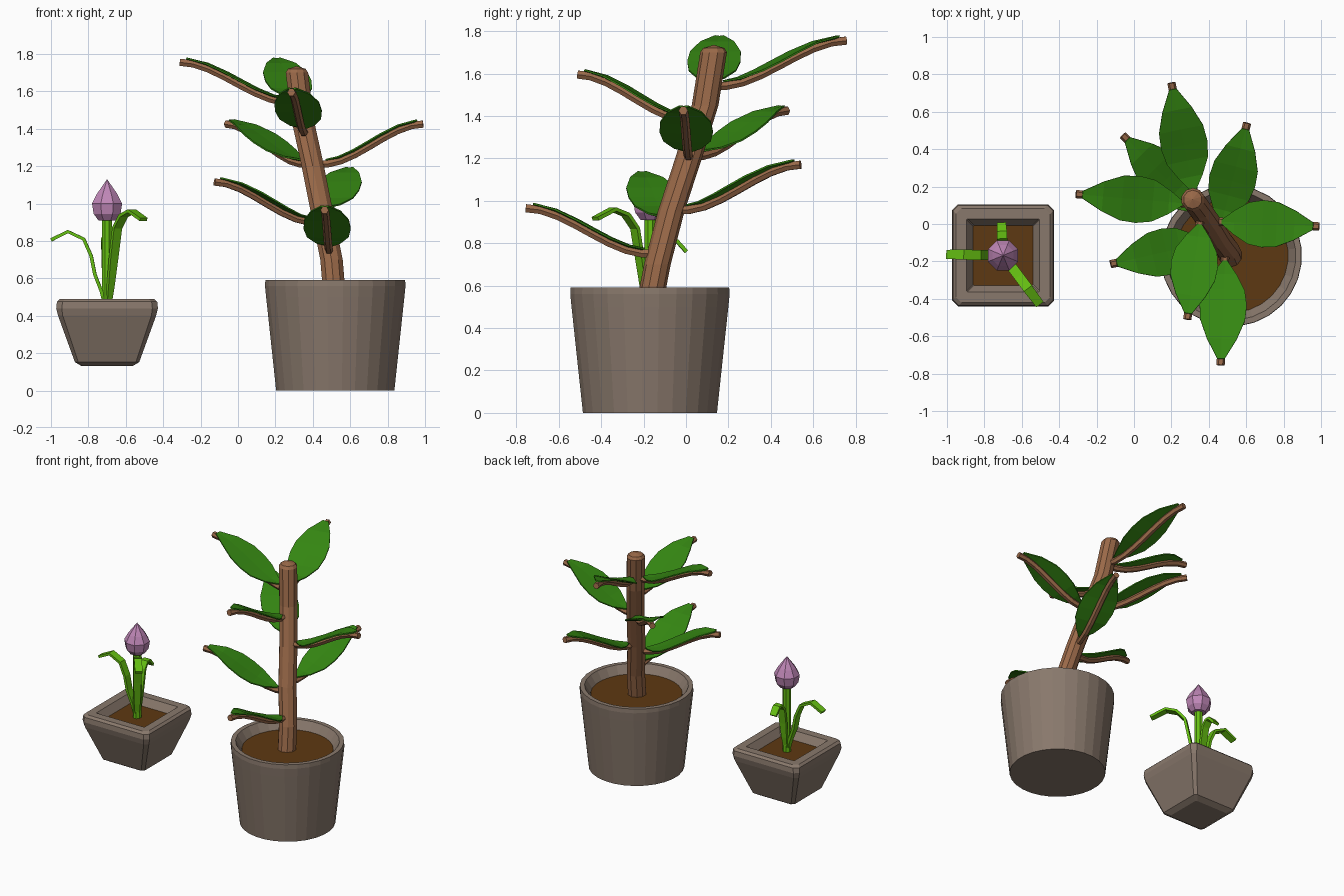
import bpy, bmesh, math
from mathutils import Vector as V

if "Cube" in bpy.data.objects:
    bpy.data.objects.remove(bpy.data.objects["Cube"])


def mat(name, r, g, b):
    m = bpy.data.materials.new(name)
    m.diffuse_color = (r, g, b, 1)
    m.use_nodes = True
    m.node_tree.nodes["Principled BSDF"].inputs["Base Color"].default_value = m.diffuse_color
    return m


CLAY = mat("clay", .25, .19, .15)
BARK = mat("bark", .32, .14, .065)
LEAF = mat("leaf_green", .035, .24, .006)
SOIL = mat("soil", .11, .04, .006)
STEM = mat("stem_green", .13, .52, .006)
PETAL = mat("petal", .52, .24, .47)


def loft(name, rings, material):
    """Skin a list of equal-length rings and cap both ends."""
    bm = bmesh.new()
    vs = [[bm.verts.new(p) for p in r] for r in rings]
    n = len(rings[0])
    for a, b in zip(vs, vs[1:]):
        for i in range(n):
            j = (i + 1) % n
            bm.faces.new((a[i], a[j], b[j], b[i]))
    bm.faces.new(vs[0][::-1])
    bm.faces.new(vs[-1])
    bmesh.ops.remove_doubles(bm, verts=bm.verts, dist=1e-4)
    bmesh.ops.recalc_face_normals(bm, faces=bm.faces)
    me = bpy.data.meshes.new(name)
    bm.to_mesh(me)
    bm.free()
    me.materials.append(material)
    ob = bpy.data.objects.new(name, me)
    bpy.context.collection.objects.link(ob)
    return ob


def circle(x, y, z, r, n):
    return [V((x + r * math.cos(2 * math.pi * (i + .5) / n),
               y + r * math.sin(2 * math.pi * (i + .5) / n), z)) for i in range(n)]


def square(x, y, z, h, c):
    """Square ring with cut corners."""
    k = h - c
    pts = [(h, -k), (h, k), (k, h), (-k, h), (-h, k), (-h, -k), (-k, -h), (k, -h)]
    return [V((x + a, y + b, z)) for a, b in pts]


def sweep(name, path, sections, material):
    """Sweep (side, up) sections along a path, keeping the side axis level."""
    d = (path[-1] - path[0])
    side = V((d.y, -d.x, 0)).normalized()
    rings = []
    for i, p in enumerate(path):
        t = (path[min(i + 1, len(path) - 1)] - path[max(i - 1, 0)]).normalized()
        up = side.cross(t)
        rings.append([p + side * a + up * b for a, b in sections[i]])
    return loft(name, rings, material)


# Large round pot and its soil
PX, PY = .52, -.17
loft("round_pot", [circle(PX, PY, z, r, 28) for r, z in
     [(.318, 0), (.372, .50), (.378, .56), (.376, .59), (.345, .59), (.303, .525)]], CLAY)
loft("round_pot_soil", [circle(PX, PY, z, .304, 28) for z in (.51, .532)], SOIL)

# Leaning trunk
TRUNK = [(.515, -.17, .52), (.50, -.135, .70), (.45, -.07, .95),
         (.40, .012, 1.2), (.345, .09, 1.45), (.315, .13, 1.70)]
loft("trunk", [circle(x, y, z, .063, 10) for x, y, z in TRUNK]
     + [circle(.314, .131, 1.72, .05, 10), circle(.313, .132, 1.735, 0, 10)], BARK)


def trunk_at(z):
    for a, b in zip(TRUNK, TRUNK[1:]):
        if z <= b[2]:
            return V(a).lerp(V(b), (z - a[2]) / (b[2] - a[2]))


# S-curved branches, each carrying one leaf on top
TIPS = [(.20, .755, 1.755), (.605, .54, 1.17), (.99, -.013, 1.425), (.463, -.755, .965),
        (.285, -.51, 1.595), (-.125, -.215, 1.115), (-.31, .16, 1.755), (-.06, .475, 1.425)]
LEAF_W = [(.04, .012), (.17, .065), (.32, .112), (.46, .126), (.60, .12), (.77, .08), (.95, .02)]
HEX = [(.022 * math.cos(k * math.pi / 3), .022 * math.sin(k * math.pi / 3)) for k in range(6)]
for n, tip in enumerate(TIPS, 1):
    tip = V(tip)
    root = trunk_at(tip.z - .215)
    flat = V((tip.x - root.x, tip.y - root.y, 0))
    root += flat.normalized() * .055

    def at(s):
        c = max(s, 0)
        p = root.lerp(tip, s)
        p.z = root.z + .215 * c * c * (3 - 2 * c)
        return p

    steps = [-.08, .05, .18, .32, .46, .60, .74, .88, 1]
    sweep(f"branch_{n}", [at(s) for s in steps], [HEX] * len(steps), BARK)
    sweep(f"leaf_{n}", [at(s) for s, w in LEAF_W],
          [[(-w, .028), (0, .025), (w, .028), (w, .020), (0, .013), (-w, .020)]
           for s, w in LEAF_W], LEAF)

# Small square pot and its soil
QX, QY = -.70, -.168
loft("square_pot", [square(QX, QY, z, h, c) for h, z, c in
     [(.135, .13, .012), (.172, .152, .018), (.262, .40, .025), (.272, .44, .03),
      (.268, .475, .03), (.252, .49, .03), (.195, .49, .005), (.155, .43, .005)]], CLAY)
loft("square_pot_soil", [square(QX, QY, z, .16, .005) for z in (.42, .438)], SOIL)

# Flower stem and bud
loft("flower_stem", [circle(QX, QY, z, .029, 8) for z in (.43, .92)], STEM)
loft("flower_bud", [circle(QX, QY, z, r, 8) for r, z in
     [(.05, .91), (.078, .945), (.087, 1.0), (.06, 1.05), (0, 1.13)]], PETAL)

# Drooping blades: direction, then (distance, height) along the arc
BLADES = [((-1, .02), [(.01, .45), (.03, .53), (.065, .62), (.085, .72), (.125, .81), (.21, .85), (.30, .805)]),
          ((.6, -.8), [(.01, .45), (.03, .55), (.06, .72), (.09, .87), (.145, .935), (.22, .96), (.325, .915)]),
          ((-.05, 1), [(.01, .45), (.03, .55), (.045, .66), (.065, .77), (.095, .81), (.125, .81), (.17, .76)])]
for n, (d, arc) in enumerate(BLADES, 1):
    d = V((*d, 0)).normalized()
    path = [V((QX, QY, z)) + d * r for r, z in arc]
    widths = [.014, .02, .026, .027, .027, .027, .024]
    sweep(f"flower_blade_{n}", path,
          [[(-w, -.009), (w, -.009), (w, .009), (-w, .009)] for w in widths], STEM)
